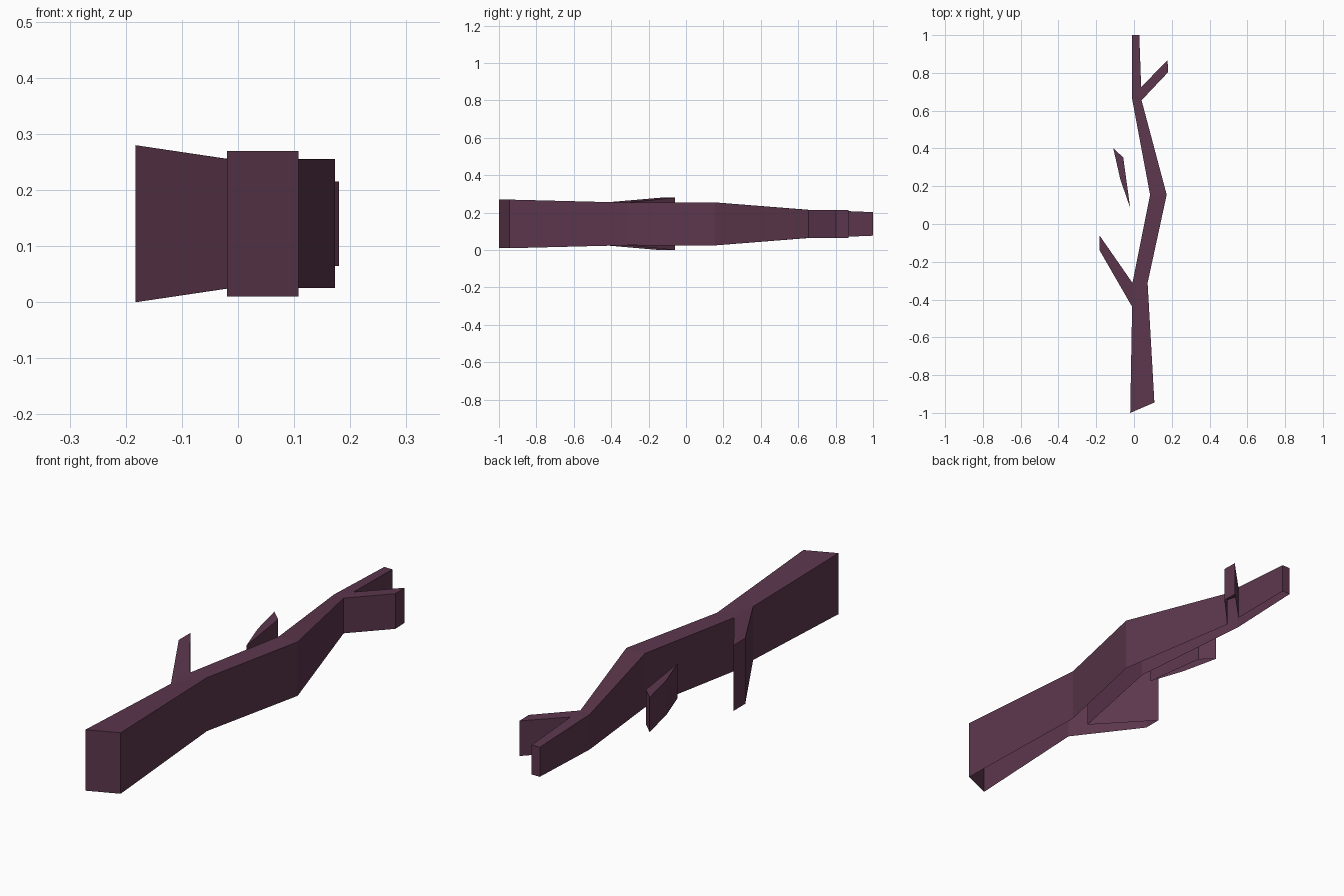
import bpy, bmesh

if "Cube" in bpy.data.objects:
    bpy.data.objects.remove(bpy.data.objects["Cube"])

MID = 0.14  # every part is mirrored in height about this level

bark = bpy.data.materials.new("dark plum bark")
bark.diffuse_color = (0.107, 0.038, 0.074, 1)
bark.use_nodes = True
bark.node_tree.nodes["Principled BSDF"].inputs["Base Color"].default_value = bark.diffuse_color


def open_shell(name, points, faces):
    """Top surface from (x, y, top z) points, with walls down to the mirrored height and no underside."""
    mesh = bpy.data.meshes.new(name)
    bm = bmesh.new()
    v = [bm.verts.new(p) for p in points]
    tops = [bm.faces.new([v[i] for i in f]) for f in faces]
    rim = [e for e in bm.edges if e.is_boundary]
    ret = bmesh.ops.extrude_edge_only(bm, edges=rim)
    for g in ret["geom"]:
        if isinstance(g, bmesh.types.BMVert):
            g.co.z = 2 * MID - g.co.z
    bmesh.ops.recalc_face_normals(bm, faces=bm.faces)
    bm.normal_update()
    if tops[0].normal.z < 0:
        bmesh.ops.reverse_faces(bm, faces=bm.faces)
    bm.to_mesh(mesh)
    bm.free()
    mesh.materials.append(bark)
    ob = bpy.data.objects.new(name, mesh)
    bpy.context.collection.objects.link(ob)
    return ob


# Forked branch: crooked stem, left side shoot and right twig
stem = [
    (-0.02, -1.0, 0.27), (0.108, -0.945, 0.27),       # 0, 1 thick end
    (-0.01, -0.438, 0.254), (0.072, -0.312, 0.254),   # 2, 3 lower fork
    (-0.008, -0.312, 0.254),                          # 4 inside of fork
    (0.085, 0.155, 0.255), (0.173, 0.155, 0.255),     # 5, 6 bend
    (-0.01, 0.662, 0.215), (0.04, 0.655, 0.215),      # 7, 8 upper fork
    (0.038, 0.725, 0.214),                            # 9 inside of fork
    (-0.01, 1.0, 0.203), (0.028, 1.0, 0.203),         # 10, 11 thin tip
    (-0.183, -0.138, 0.28), (-0.183, -0.06, 0.28),    # 12, 13 shoot end
    (0.18, 0.803, 0.215), (0.178, 0.868, 0.215),      # 14, 15 twig end
]
open_shell("branch", stem, [
    (0, 1, 3, 2), (2, 3, 4), (4, 3, 6, 5), (5, 6, 8, 7),
    (7, 8, 9), (7, 9, 11, 10), (12, 2, 4, 13), (8, 14, 15, 9)])

# Loose splinter beside the stem
open_shell("splinter", [
    (-0.11, 0.402, 0.214), (-0.072, 0.235, 0.214),
    (-0.02, 0.085, 0.214), (-0.057, 0.352, 0.214)], [(0, 1, 2, 3)])
